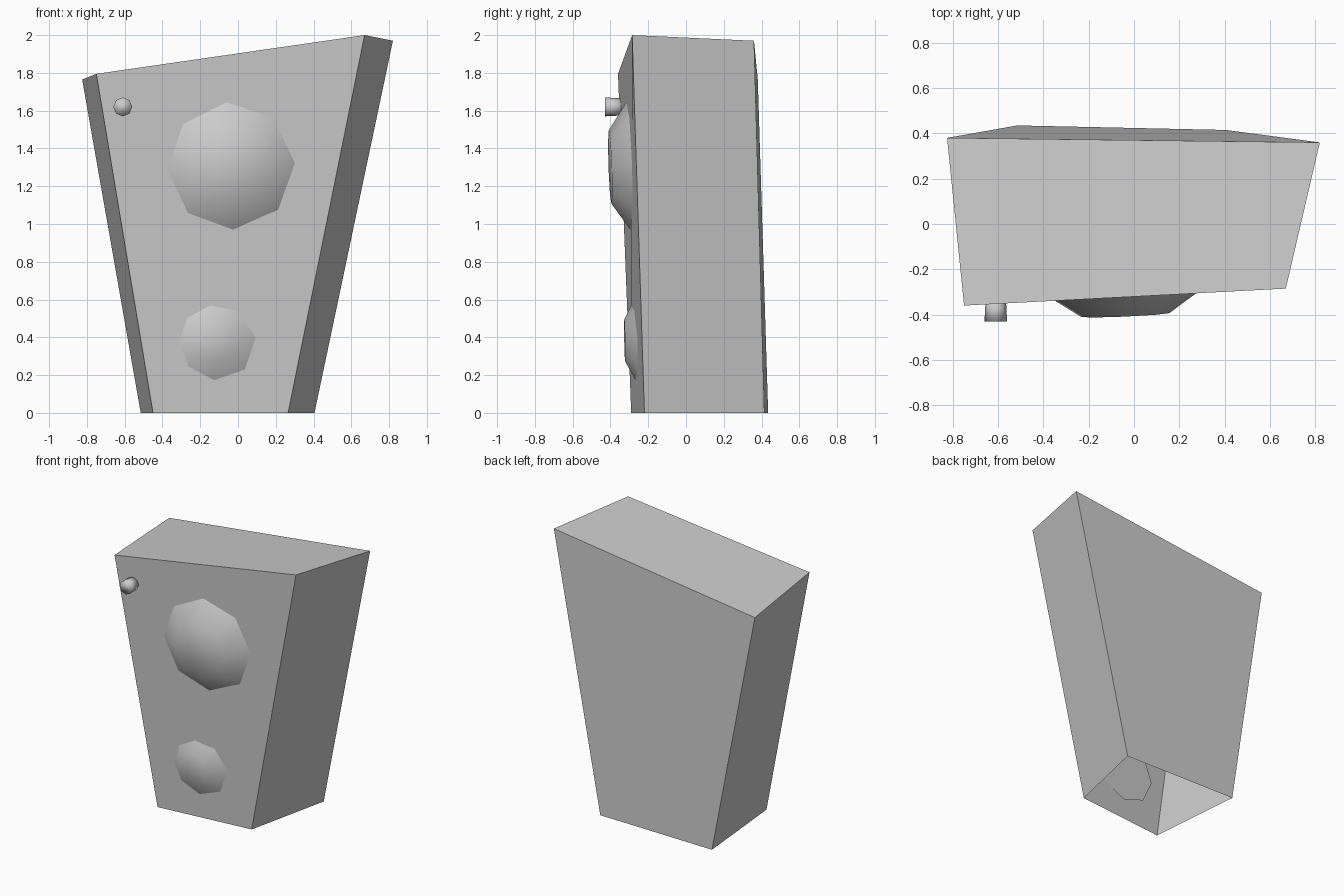
import bpy, bmesh
from math import radians
from mathutils import Vector, Matrix

cube = bpy.data.objects.get("Cube")
if cube:
    bpy.data.objects.remove(cube, do_unlink=True)

GREY = (0.6, 0.6, 0.6, 1)
grey = bpy.data.materials.new("plain_grey")
grey.use_nodes = True
grey.diffuse_color = GREY
for node in grey.node_tree.nodes:
    if node.type == 'BSDF_PRINCIPLED':
        node.inputs["Base Color"].default_value = GREY


def finish(name, bm, angle):
    """Turn a bmesh into a named grey object, smoothed below the given angle."""
    bmesh.ops.recalc_face_normals(bm, faces=bm.faces)
    mesh = bpy.data.meshes.new(name)
    bm.to_mesh(mesh)
    bm.free()
    mesh.materials.append(grey)
    obj = bpy.data.objects.new(name, mesh)
    bpy.context.collection.objects.link(obj)
    bpy.ops.object.select_all(action='DESELECT')
    obj.select_set(True)
    bpy.context.view_layer.objects.active = obj
    bpy.ops.object.shade_smooth_by_angle(angle=radians(angle))
    return obj


def frustum(name, back, axis, back_radius, front_radius, depth, spin, angle):
    """Eight-sided tapered disc standing on its back centre, pointing along axis."""
    bm = bmesh.new()
    turn = Vector(axis).to_track_quat('Z', 'Y').to_matrix().to_4x4()
    place = (Matrix.Translation(back) @ turn @ Matrix.Rotation(radians(spin), 4, 'Z')
             @ Matrix.Translation((0, 0, depth / 2)))
    bmesh.ops.create_cone(bm, cap_ends=True, segments=8, radius1=back_radius,
                          radius2=front_radius, depth=depth, matrix=place)
    return finish(name, bm, angle)


# Crooked cabinet, wider at the top and open underneath
bottom = [(-0.45, -0.29, 0), (0.265, -0.22, 0), (0.405, 0.415, 0), (-0.515, 0.435, 0)]
top = [(-0.75, -0.36, 1.795), (0.67, -0.285, 2.0), (0.82, 0.36, 1.97), (-0.825, 0.38, 1.765)]
bm = bmesh.new()
low = [bm.verts.new(p) for p in bottom]
high = [bm.verts.new(p) for p in top]
for i in range(4):
    j = (i + 1) % 4
    bm.faces.new((low[i], low[j], high[j], high[i]))
bm.faces.new(high)
finish("cabinet", bm, 30)

# Large and small speaker domes
frustum("large_dome", (-0.043, -0.297, 1.305), (0.045, -1, -0.035),
        0.35, 0.195, 0.105, 3, 60)
frustum("small_dome", (-0.137, -0.257, 0.385), (0.02, -1, -0.02),
        0.24, 0.11, 0.068, 3, 60)

# Knob in the upper corner
frustum("knob", (-0.61, -0.335, 1.62), (0, -1, 0), 0.045, 0.05, 0.095, 0, 180)
